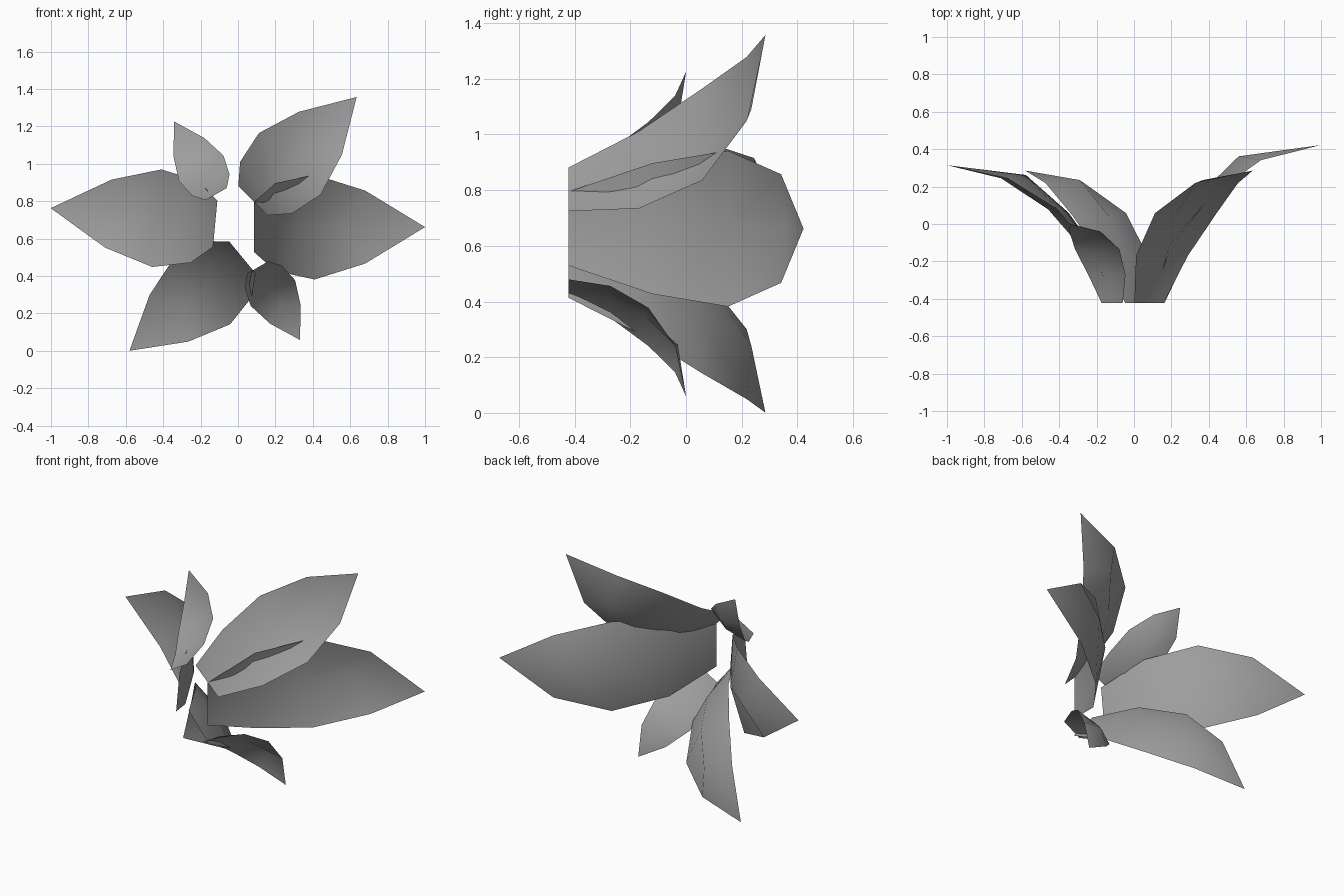
import bpy, bmesh
from math import sin, cos, radians

if "Cube" in bpy.data.objects:
    bpy.data.objects.remove(bpy.data.objects["Cube"])

# petal rows: (edge distance, edge half width, edge height, midrib distance, midrib height)
ROWS = [
    (0.0, 0.133, 0.0, 0.0, 0.0),
    (0.115, 0.235, 0.30, 0.07, 0.29),
    (0.325, 0.28, 0.57, 0.237, 0.55),
    (0.595, 0.195, 0.76, 0.475, 0.78),
]
TIP = (0.915, 0.84)
BASE_Y = -0.422

# dark grey petal colour
grey = bpy.data.materials.new("petal_grey")
grey.diffuse_color = (0.34, 0.34, 0.34, 1)
grey.use_nodes = True
grey.node_tree.nodes["Principled BSDF"].inputs["Base Color"].default_value = grey.diffuse_color


def petal(name, base, angle, length, width, height):
    """Cupped single-sheet petal growing outward and backward from its base."""
    a = radians(angle)
    bm = bmesh.new()

    def vert(l, s, h):
        l, s = l * length, s * width
        return bm.verts.new((base[0] + l * cos(a) - s * sin(a),
                             BASE_Y + h * height,
                             base[1] + l * sin(a) + s * cos(a)))

    grid = [(vert(l, -w, h), vert(ml, 0, mh), vert(l, w, h))
            for l, w, h, ml, mh in ROWS]
    for r0, r1 in zip(grid, grid[1:]):
        for i in (0, 1):
            bm.faces.new((r0[i], r1[i], r1[i + 1], r0[i + 1]))
    tip = vert(TIP[0], 0, TIP[1])
    for i in (0, 1):
        bm.faces.new((grid[-1][i], tip, grid[-1][i + 1]))
    bm.normal_update()
    # inner side of the cup faces the front
    if sum(f.normal.y * f.calc_area() for f in bm.faces) > 0:
        bmesh.ops.reverse_faces(bm, faces=bm.faces[:])
    for f in bm.faces:
        f.smooth = True
    mesh = bpy.data.meshes.new(name)
    bm.to_mesh(mesh)
    bm.free()
    mesh.materials.append(grey)
    ob = bpy.data.objects.new(name, mesh)
    bpy.context.collection.objects.link(ob)
    return ob


# large, medium and small petals around the flower's centre
petal("petal_right", (0.085, 0.662), 0, 1.0, 1.0, 1.005)
petal("petal_left", (-0.122, 0.68), 174.6, 0.965, 0.935, 0.877)
petal("petal_upper_right", (0.08, 0.803), 45, 0.857, 0.833, 0.842)
petal("petal_lower_left", (0.024, 0.499), 219.5, 0.856, 0.833, 0.842)
petal("petal_upper_left", (-0.117, 0.838), 120, 0.49, 0.49, 0.503)
petal("petal_lower_right", (0.107, 0.447), -60, 0.49, 0.49, 0.503)
